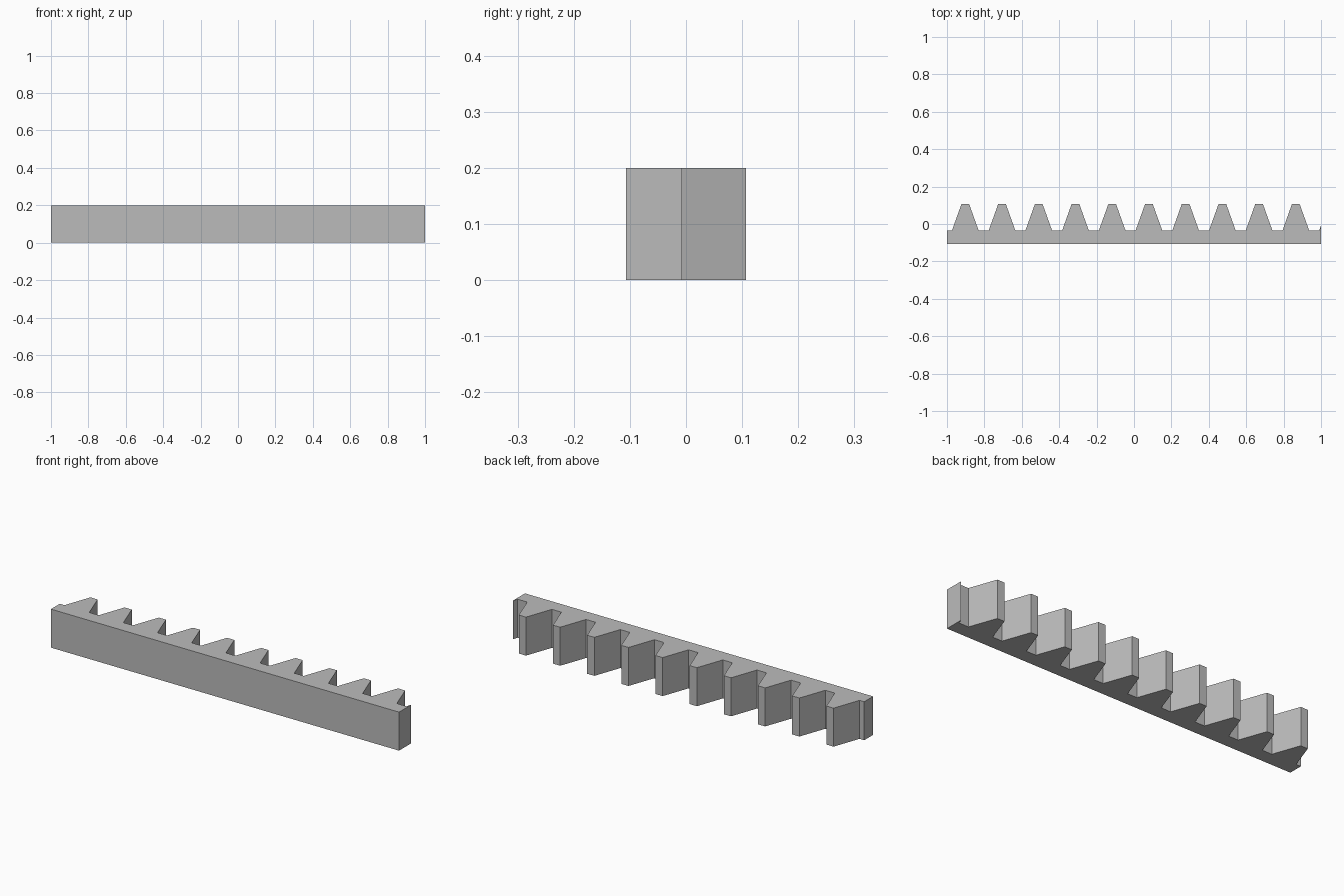
import bpy
import bmesh
import math

cube = bpy.data.objects.get("Cube")
if cube:
    bpy.data.objects.remove(cube, do_unlink=True)

# Rack dimensions
HEIGHT = 0.2
BACK, ROOT, TIP = -0.107, -0.034, 0.107
PITCH = math.pi / 16
ROOT_HALF, TIP_HALF = 0.071, 0.0205
TEETH = 10
FIRST = -0.902

steel = bpy.data.materials.new("grey_steel")
steel.use_nodes = True
grey = (0.5, 0.5, 0.5, 1)
steel.diffuse_color = grey
steel.node_tree.nodes["Principled BSDF"].inputs["Base Color"].default_value = grey

# Profile: straight back, then teeth from left to right
profile = [(1, BACK), (-1, BACK), (-1, ROOT)]
for i in range(TEETH):
    c = FIRST + i * PITCH
    profile += [(c - ROOT_HALF, ROOT), (c - TIP_HALF, TIP),
                (c + TIP_HALF, TIP), (c + ROOT_HALF, ROOT)]

# Start of the next tooth, cut off by the right end
start = FIRST + TEETH * PITCH - ROOT_HALF
slope = (TIP - ROOT) / (ROOT_HALF - TIP_HALF)
profile += [(start, ROOT), (1, ROOT + (1 - start) * slope)]

# Extrude the profile upwards
bm = bmesh.new()
face = bm.faces.new([bm.verts.new((x, y, 0)) for x, y in profile])
top = bmesh.ops.extrude_face_region(bm, geom=[face])["geom"]
bmesh.ops.translate(bm, vec=(0, 0, HEIGHT),
                    verts=[v for v in top if isinstance(v, bmesh.types.BMVert)])
bmesh.ops.recalc_face_normals(bm, faces=bm.faces)

mesh = bpy.data.meshes.new("gear_rack")
bm.to_mesh(mesh)
bm.free()
mesh.materials.append(steel)
rack = bpy.data.objects.new("gear_rack", mesh)
bpy.context.collection.objects.link(rack)
